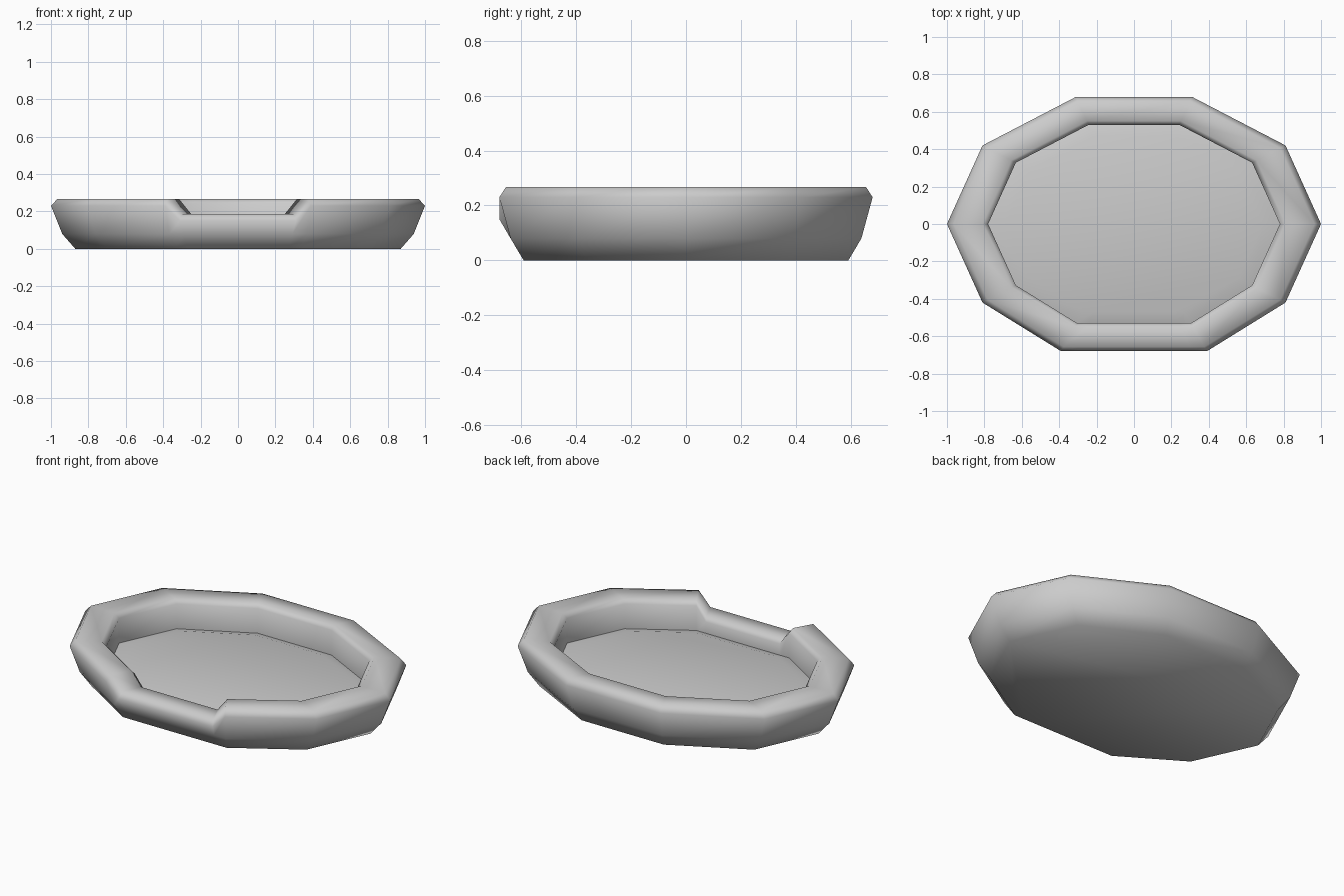
import bpy, bmesh, math

if "Cube" in bpy.data.objects:
    bpy.data.objects.remove(bpy.data.objects["Cube"])

# Plan outline: ten-sided oval, plus two extra corners for the front notch
# (x, y, height drop of the rim)
right = [(0.31, -0.68, 0.08), (0.39, -0.68, 0), (0.81, -0.42, 0),
         (1.0, 0.0, 0), (0.81, 0.42, 0), (0.31, 0.68, 0)]
outline = right + [(-x, y, d) for x, y, d in reversed(right)]
n = len(outline)

# Basin cross-section from underside over the rim and down the inner wall
# (plan scale, height, follows the notch drop)
wall = [
    (0.87, 0.0, 0), (0.94, 0.08, 0), (1.0, 0.23, 1), (0.965, 0.267, 1),
    (0.81, 0.267, 1), (0.78, 0.242, 1), (0.78, 0.09, 0),
]
# Gently raised floor inside the basin
floor = [(0.78, 0.095, 0), (0.69, 0.115, 0)]


def build(name, section, close_bottom, close_top):
    bm = bmesh.new()
    rings = [[bm.verts.new((x * s, y * s, z)) for x, y, d in outline]
             for s, z, drop in section]
    for k, (a, b) in enumerate(zip(rings, rings[1:])):
        for i in range(n):
            j = (i + 1) % n
            bm.faces.new((a[i], a[j], b[j], b[i]))
    if close_bottom:
        bm.faces.new(list(reversed(rings[0])))
    if close_top:
        bm.faces.new(rings[-1])
    # Crisp corners, soft outer bevel
    for f in bm.faces:
        f.smooth = True
    soft = set(rings[1] + rings[2]) if close_bottom else set()
    for e in bm.edges:
        a, b = e.verts
        ring_edge = abs(a.co.z - b.co.z) < 1e-5
        if e.is_manifold and e.calc_face_angle() > math.radians(24):
            e.smooth = ring_edge and a in soft and b in soft
    mesh = bpy.data.meshes.new(name)
    bm.to_mesh(mesh)
    bm.free()
    # Lower the notch but keep the rim's original shading
    normals = [tuple(c.vector) for c in mesh.corner_normals]
    for r, (s, z, drop) in enumerate(section):
        for i, (x, y, d) in enumerate(outline):
            mesh.vertices[r * n + i].co.z -= d * drop
    mesh.normals_split_custom_set(normals)
    obj = bpy.data.objects.new(name, mesh)
    bpy.context.collection.objects.link(obj)
    return obj


build("basin", wall, True, False)
build("basin_floor", floor, False, True)
